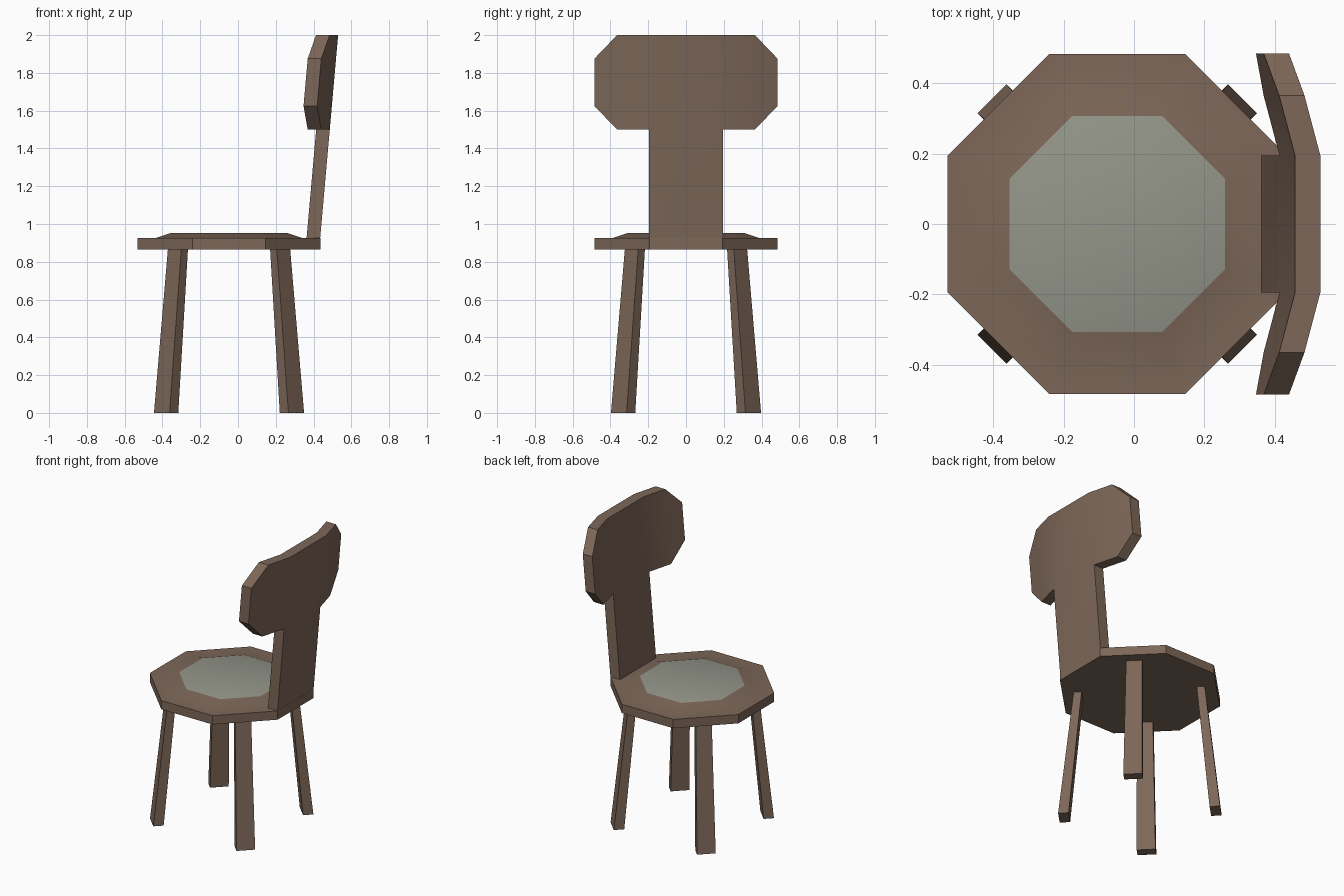
import bpy, bmesh, math
from mathutils import Vector

cube = bpy.data.objects.get("Cube")
if cube:
    bpy.data.objects.remove(cube, do_unlink=True)


def material(name, rgb):
    mat = bpy.data.materials.new(name)
    mat.use_nodes = True
    mat.diffuse_color = (*rgb, 1)
    mat.node_tree.nodes["Principled BSDF"].inputs["Base Color"].default_value = (*rgb, 1)
    return mat


WOOD = material("brown_wood", (0.205, 0.136, 0.098))
PAD = material("grey_green_pad", (0.296, 0.305, 0.254))
SEAT_X = -0.0475          # centre of the seat
SEAT_BOTTOM, SEAT_TOP = 0.865, 0.925


def finish(name, bm, *mats):
    bmesh.ops.recalc_face_normals(bm, faces=bm.faces)
    mesh = bpy.data.meshes.new(name)
    bm.to_mesh(mesh)
    bm.free()
    obj = bpy.data.objects.new(name, mesh)
    bpy.context.collection.objects.link(obj)
    for mat in mats:
        mesh.materials.append(mat)
    bpy.ops.object.select_all(action="DESELECT")
    obj.select_set(True)
    bpy.context.view_layer.objects.active = obj
    bpy.ops.object.shade_smooth_by_angle(angle=math.radians(30))
    return obj


def loft(bm, rings):
    """Skin a stack of rings and cap both ends; returns the top cap."""
    loops = [[bm.verts.new(p) for p in ring] for ring in rings]
    for low, high in zip(loops, loops[1:]):
        for i in range(len(low)):
            j = (i + 1) % len(low)
            bm.faces.new((low[i], low[j], high[j], high[i]))
    bm.faces.new(loops[0][::-1])
    return bm.faces.new(loops[-1])


def octagon(half, flat, z):
    quarter = [(half, flat), (flat, half)]
    points = []
    for turn in range(4):
        points += quarter
        quarter = [(-y, x) for x, y in quarter]
    return [(SEAT_X + x, y, z) for x, y in points]


# Seat: octagonal slab with a raised centre and a coloured pad
bm = bmesh.new()
top = loft(bm, [octagon(0.4835, 0.194, SEAT_BOTTOM),
                octagon(0.4835, 0.194, SEAT_TOP),
                octagon(0.39, 0.156, SEAT_TOP),
                octagon(0.307, 0.128, 0.953)])
top.material_index = 1
finish("seat", bm, WOOD, PAD)

# Legs: tapered, splayed along the diagonals
for name, sx, sy in (("front_left_leg", 1, -1), ("front_right_leg", -1, -1),
                     ("back_left_leg", 1, 1), ("back_right_leg", -1, 1)):
    out = Vector((sx, sy, 0)).normalized()
    side = Vector((-out.y, out.x, 0))
    rings = []
    for offset, width, depth, z in ((0.333, 0.117, 0.065, 0),
                                    (0.270, 0.100, 0.050, SEAT_BOTTOM + 0.01)):
        centre = Vector((SEAT_X + sx * offset, sy * offset, z))
        rings.append([centre + side * width / 2 * a + out * depth / 2 * b
                      for a, b in ((-1, -1), (1, -1), (1, 1), (-1, 1))])
    bm = bmesh.new()
    loft(bm, rings)
    finish(name, bm, WOOD)

# Backrest: leaning post with a curved, chamfered head
bm = bmesh.new()
BEND = {0.195: 0, 0.365: 0.045, 0.485: 0.078}


def back_point(y, z):
    x = 0.435 + (z - SEAT_TOP) * 0.0884 - BEND[abs(y)]
    return bm.verts.new((x, y, z))


spans = [(0.485, 1.625, 1.875), (0.365, 1.5, 2.0), (0.195, 1.5, 2.0)]
columns = [(-y, a, b) for y, a, b in spans] + spans[::-1]
pairs = [(back_point(y, a), back_point(y, b)) for y, a, b in columns]
for (a, b), (c, d) in zip(pairs, pairs[1:]):
    bm.faces.new((a, c, d, b))
feet = [back_point(y, SEAT_TOP - 0.025) for y in (-0.195, 0.195)]
bm.faces.new((feet[0], feet[1], pairs[3][0], pairs[2][0]))
grown = bmesh.ops.extrude_face_region(bm, geom=bm.faces[:], use_keep_orig=True)
moved = [g for g in grown["geom"] if isinstance(g, bmesh.types.BMVert)]
bmesh.ops.translate(bm, verts=moved, vec=(-0.072, 0, 0))
finish("backrest", bm, WOOD)
